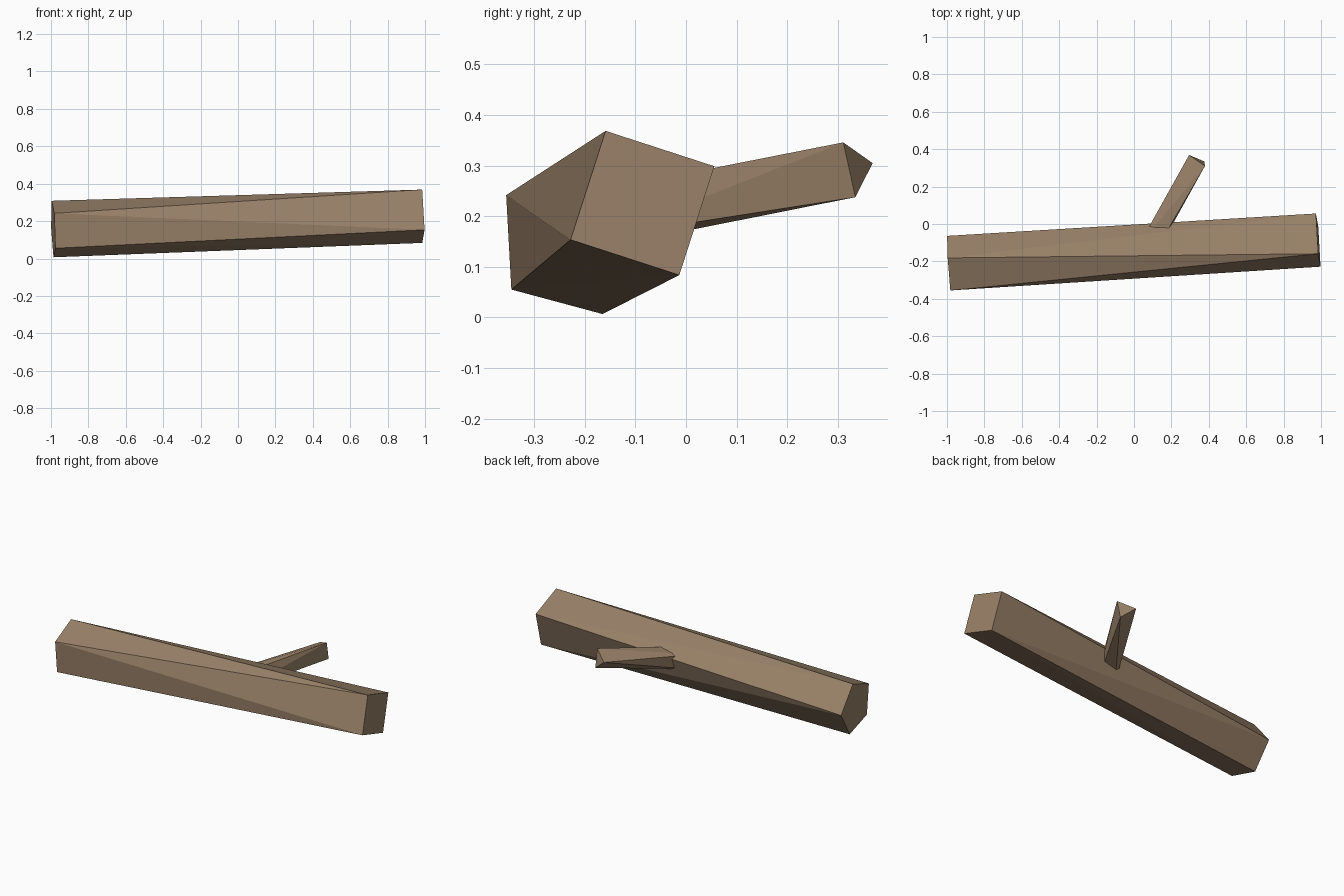
import bpy, bmesh, math
from mathutils import Vector

if "Cube" in bpy.data.objects:
    bpy.data.objects.remove(bpy.data.objects["Cube"])

bark = bpy.data.materials.new("bark")
bark.diffuse_color = (0.32, 0.22, 0.14, 1)
bark.use_nodes = True
bark.node_tree.nodes["Principled BSDF"].inputs["Base Color"].default_value = bark.diffuse_color


def ring(centre, axis, sides, radius, turn):
    """Regular polygon around centre, square to the axis; turn in degrees."""
    u = axis.cross(Vector((0, 0, 1))).normalized()
    v = u.cross(axis).normalized()
    points = []
    for i in range(sides):
        a = math.radians(turn) + 2 * math.pi * i / sides
        points.append(centre + radius * (math.cos(a) * u + math.sin(a) * v))
    return points


def log(name, start, end, start_ring, end_ring):
    """Solid stretched between two end polygons with different side counts."""
    start, end = Vector(start), Vector(end)
    axis = end - start
    bm = bmesh.new()
    for p in ring(start, axis, *start_ring) + ring(end, axis, *end_ring):
        bm.verts.new(p)
    bmesh.ops.convex_hull(bm, input=bm.verts)
    # merge the triangles of the flat end caps
    bmesh.ops.dissolve_limit(bm, angle_limit=math.radians(0.1),
                             verts=bm.verts, edges=bm.edges)
    bmesh.ops.recalc_face_normals(bm, faces=bm.faces)
    mesh = bpy.data.meshes.new(name)
    bm.to_mesh(mesh)
    bm.free()
    mesh.materials.append(bark)
    obj = bpy.data.objects.new(name, mesh)
    bpy.context.collection.objects.link(obj)
    return obj


# main log: pentagon at the left end, square at the right end
log("trunk", (-0.988, -0.222, 0.155), (0.985, -0.086, 0.226),
    (5, 0.159, 177), (4, 0.16, 153))

# side branch: square root buried in the trunk, triangular tip
log("branch", (0.07, -0.14, 0.2), (0.35, 0.338, 0.296),
    (4, 0.066, 52), (3, 0.064, 52))
